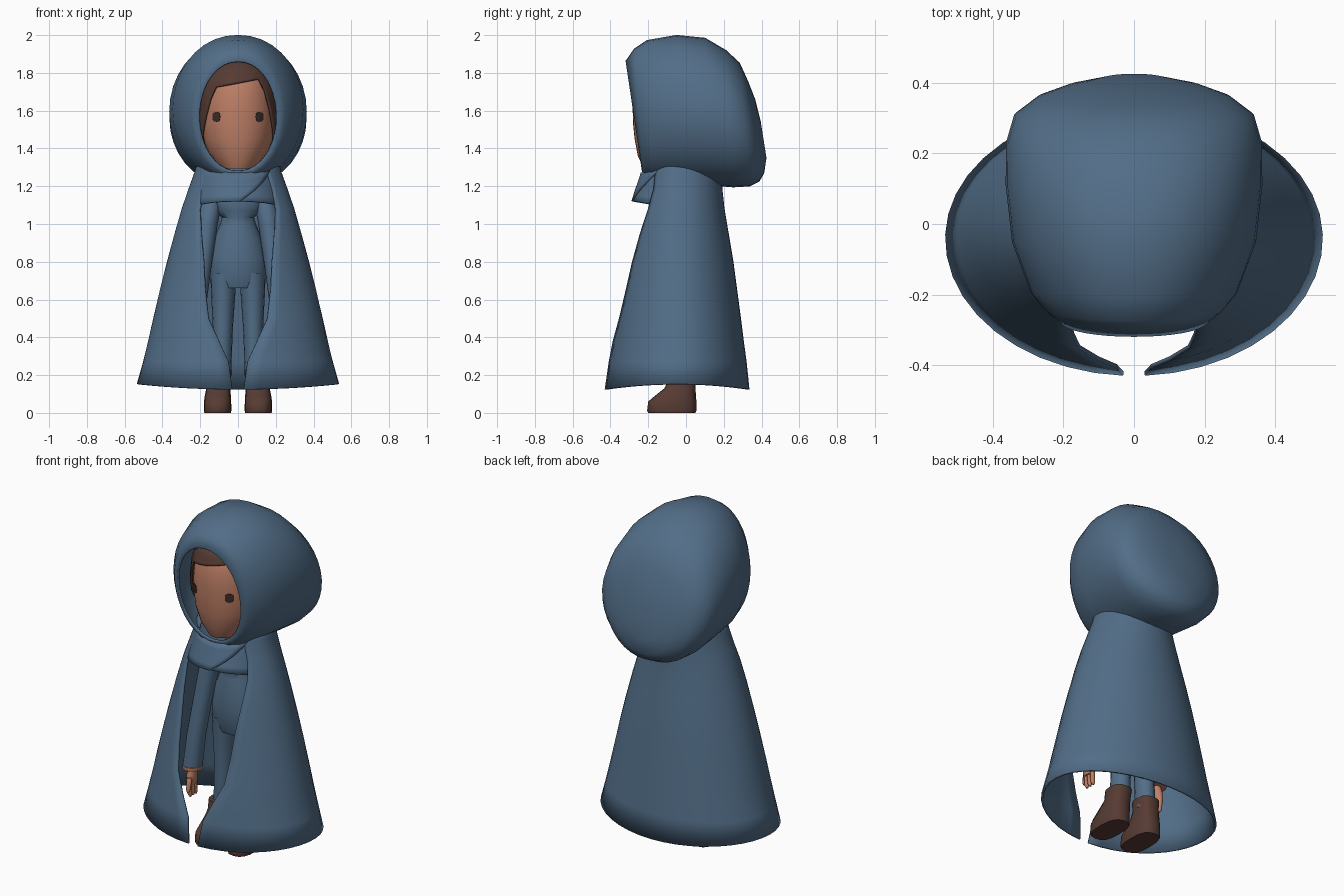
import bpy, bmesh, math
from mathutils import Vector


def material(name, rgb):
    m = bpy.data.materials.new(name)
    m.diffuse_color = (*rgb, 1)
    return m


BLUE = material("blue_cloth", (0.085, 0.155, 0.245))
SKIN = material("skin", (0.52, 0.215, 0.135))
BROWN = material("brown_hair_and_leather", (0.095, 0.045, 0.034))
DARK = material("dark_eyes", (0.045, 0.026, 0.022))


def grid(name, rows, mat, closed=False, caps=(False, False), thick=0, angle=45):
    """Skin a sequence of point rows into a surface."""
    bm = bmesh.new()
    vs = [[bm.verts.new(p) for p in r] for r in rows]
    n = len(rows[0])
    for r, s in zip(vs, vs[1:]):
        for i in range(n if closed else n - 1):
            j = (i + 1) % n
            bm.faces.new((r[i], r[j], s[j], s[i]))
    for cap, r in zip(caps, (vs[0], vs[-1])):
        if cap:
            bm.faces.new(r)
    bmesh.ops.recalc_face_normals(bm, faces=bm.faces[:])
    me = bpy.data.meshes.new(name)
    bm.to_mesh(me)
    bm.free()
    ob = bpy.data.objects.new(name, me)
    bpy.context.collection.objects.link(ob)
    me.materials.append(mat)
    bpy.ops.object.select_all(action='DESELECT')
    ob.select_set(True)
    bpy.context.view_layer.objects.active = ob
    bpy.ops.object.shade_smooth_by_angle(angle=math.radians(angle))
    if thick:
        mod = ob.modifiers.new("thickness", 'SOLIDIFY')
        mod.thickness, mod.offset = thick, 0
    return ob


def spow(v, e):
    return math.copysign(abs(v) ** e, v)


def loft(name, rings, mat, n=20, e=1.0):
    """Stack horizontal rings: (z, centre x, half width, front y, back y)."""
    rows = []
    for z, cx, w, yf, yb in rings:
        cy, d = (yf + yb) / 2, (yb - yf) / 2
        rows.append([Vector((cx + w * spow(math.sin(t), e), cy - d * spow(math.cos(t), e), z))
                     for t in (2 * math.pi * i / n for i in range(n))])
    return grid(name, rows, mat, True, (True, True))


def interp(table, z):
    """Linear lookup in rows sorted by their first value."""
    for a, b in zip(table, table[1:]):
        if z <= b[0]:
            f = max(0, (z - a[0]) / (b[0] - a[0]))
            return [p + (q - p) * f for p, q in zip(a, b)]
    return list(table[-1])


# Cloak: z, half width, front y, back y, half gap at the front
CLOAK = [(0.14, 0.53, -0.425, 0.33, 0.03), (0.27, 0.497, -0.405, 0.315, 0.05),
         (0.38, 0.47, -0.39, 0.3, 0.1), (0.5, 0.443, -0.37, 0.285, 0.155),
         (0.65, 0.408, -0.342, 0.265, 0.172), (0.8, 0.37, -0.315, 0.245, 0.18),
         (0.95, 0.33, -0.285, 0.22, 0.193), (1.08, 0.292, -0.255, 0.198, 0.2),
         (1.18, 0.258, -0.22, 0.187, 0.18), (1.28, 0.222, -0.2, 0.183, 0.15),
         (1.36, 0.205, -0.18, 0.18, 0.13)]
rows = []
for k, (z, w, yf, yb, gap) in enumerate(CLOAK):
    a0, row = math.asin(gap / w), []
    for i in range(41):
        a = a0 + (2 * math.pi - 2 * a0) * i / 40
        c = math.cos(a)
        y = -0.04 - c * ((-0.04 - yf) if c > 0 else (yb + 0.04))
        row.append(Vector((w * math.sin(a), y, z if k else 0.152 - 0.028 * c * c)))
    rows.append(row)
grid("cloak", rows, BLUE, thick=0.012)

# Hood: rings from face opening to back: top y, top z, bottom y, bottom z, half width
HOOD = [(-0.315, 1.86, -0.228, 1.28, 0.205), (-0.27, 1.925, -0.215, 1.255, 0.245),
        (-0.205, 1.968, -0.18, 1.235, 0.287), (-0.05, 1.995, -0.05, 1.22, 0.34),
        (0.1, 1.98, 0.12, 1.21, 0.358), (0.21, 1.915, 0.25, 1.2, 0.357),
        (0.28, 1.85, 0.335, 1.205, 0.335), (0.325, 1.75, 0.385, 1.23, 0.27),
        (0.36, 1.66, 0.408, 1.27, 0.19), (0.39, 1.54, 0.42, 1.35, 0.09)]
rows = []
for yt, zt, yb, zb, w in HOOD:
    row = []
    for i in range(36):
        t = 2 * math.pi * i / 36
        f = (1 - math.cos(t)) / 2
        row.append(Vector((w * spow(math.sin(t), 0.95), yt + (yb - yt) * f, zt + (zb - zt) * f)))
    rows.append(row)
grid("hood", rows, BLUE, True, (False, True), thick=0.012, angle=60)


# Overlapping collar flaps below the chin
def collar(name, start, end, out):
    rows = []
    for k in range(6):
        v = k / 5
        s, e = (math.radians(p[0] + (p[1] - p[0]) * v) for p in (start, end))
        row = []
        for i in range(15):
            a = s + (e - s) * i / 14
            x, c = math.sin(a), math.cos(a)
            top = Vector(((0.2 + out) * x, -(0.225 + out) * c, 1.33 - 0.06 * c))
            low = Vector(((0.235 + out) * x, -0.05 - (0.225 + out) * c, 1.08 + 0.04 * c))
            row.append(top.lerp(low, v))
        rows.append(row)
    grid(name, rows, BLUE, thick=0.01)


collar("collar_over_flap", (-95, -95), (55, 2), 0.01)
collar("collar_under_flap", (-5, -12), (95, 95), 0.0)

# Head: z, half width, front depth
HEAD = [(1.295, 0.1, 0.175), (1.36, 0.15, 0.205), (1.45, 0.185, 0.222), (1.53, 0.194, 0.23),
        (1.62, 0.195, 0.233), (1.72, 0.185, 0.228), (1.8, 0.155, 0.2),
        (1.85, 0.1, 0.14), (1.875, 0.02, 0.03)]


def head_point(a, z, out=0.0):
    _, w, d = interp(HEAD, z)
    return Vector(((w + out) * math.sin(a), -0.05 - (d + out) * spow(math.cos(a), 0.85), z))


N = 40
ring = [2 * math.pi * i / N for i in range(N)]
grid("head", [[head_point(a, h[0]) for a in ring] for h in HEAD], SKIN, True, (True, True))


# Hair: cap with a slanted fringe and side locks
def hairline(a):
    if math.cos(a) < 0:
        return 1.36
    s = math.sin(a)
    fringe = 1.745 + 0.035 * s
    return interp([(0, fringe), (0.64, fringe), (0.95, 1.46), (1, 1.38)], abs(s))[1]


rows = []
for k in range(11):
    rows.append([head_point(a, hairline(a) + (1.873 - hairline(a)) * k / 10, 0.013)
                 + Vector((0, 0, 0.006 * k / 10)) for a in ring])
grid("hair", rows, BROWN, True, (False, True), thick=0.012)

# Eyes: thin rounded plates following the face
for side, label in ((-1, "left"), (1, "right")):
    loops = []
    for scale, out in ((1, 0.001), (1, 0.005), (0.5, 0.006)):
        loop = []
        for i in range(12):
            t = 2 * math.pi * i / 12
            x = side * 0.113 + 0.02 * scale * spow(math.cos(t), 0.7)
            z = 1.567 + 0.026 * scale * spow(math.sin(t), 0.7)
            loop.append(head_point(math.asin(x / interp(HEAD, z)[1]), z, out))
        loops.append(loop)
    grid(label + "_eye", loops, DARK, True, (True, True))

# Torso with a pinched upper waist
loft("torso", [(0.66, 0, 0.125, -0.09, 0.09), (0.72, 0, 0.152, -0.11, 0.1),
               (0.82, 0, 0.15, -0.115, 0.1), (0.93, 0, 0.125, -0.11, 0.09),
               (1.0, 0, 0.095, -0.1, 0.085), (1.035, 0, 0.085, -0.095, 0.08),
               (1.07, 0, 0.13, -0.11, 0.09), (1.13, 0, 0.16, -0.11, 0.1),
               (1.2, 0, 0.13, -0.1, 0.09), (1.31, 0, 0.07, -0.08, 0.07)], BLUE)

# Limbs, boots and hands on both sides
for s, label in ((-1, "left"), (1, "right")):
    loft(label + "_leg", [(0.17, s * 0.09, 0.052, -0.07, 0.045), (0.45, s * 0.08, 0.053, -0.075, 0.05),
                          (0.66, s * 0.078, 0.066, -0.09, 0.08),
                          (0.74, s * 0.075, 0.07, -0.1, 0.09)], BLUE, 16)
    loft(label + "_boot", [(0.0, s * 0.108, 0.07, -0.2, 0.05), (0.012, s * 0.108, 0.073, -0.206, 0.055),
                           (0.06, s * 0.108, 0.072, -0.2, 0.055), (0.09, s * 0.107, 0.069, -0.165, 0.053),
                           (0.13, s * 0.104, 0.064, -0.115, 0.05), (0.17, s * 0.1, 0.061, -0.093, 0.05),
                           (0.225, s * 0.096, 0.064, -0.088, 0.055)], BROWN, 16, 0.75)
    loft(label + "_sleeve", [(0.42, s * 0.235, 0.054, -0.15, -0.035), (0.6, s * 0.217, 0.053, -0.14, -0.03),
                             (0.8, s * 0.19, 0.053, -0.12, -0.015), (1.0, s * 0.163, 0.056, -0.1, 0.02),
                             (1.1, s * 0.145, 0.055, -0.09, 0.03), (1.16, s * 0.12, 0.035, -0.05, 0.02)], BLUE, 16)
    loft(label + "_wrist_band", [(0.4, s * 0.236, 0.055, -0.152, -0.033),
                                 (0.42, s * 0.235, 0.056, -0.153, -0.032)], SKIN, 16)
    loft(label + "_palm", [(0.3, s * 0.242, 0.018, -0.125, -0.06), (0.32, s * 0.242, 0.026, -0.135, -0.05),
                           (0.36, s * 0.24, 0.027, -0.13, -0.055),
                           (0.41, s * 0.236, 0.024, -0.115, -0.07)], SKIN, 12)
    for k in range(3):
        y = -0.118 + 0.026 * k
        loft(f"{label}_finger_{k + 1}", [(0.235, s * 0.234, 0.006, y - 0.006, y + 0.006),
                                         (0.25, s * 0.237, 0.013, y - 0.012, y + 0.012),
                                         (0.32, s * 0.242, 0.015, y - 0.014, y + 0.014)], SKIN, 8)
    loft(label + "_thumb", [(0.275, s * 0.222, 0.006, -0.162, -0.15), (0.29, s * 0.224, 0.012, -0.165, -0.141),
                            (0.35, s * 0.235, 0.015, -0.14, -0.108)], SKIN, 8)
